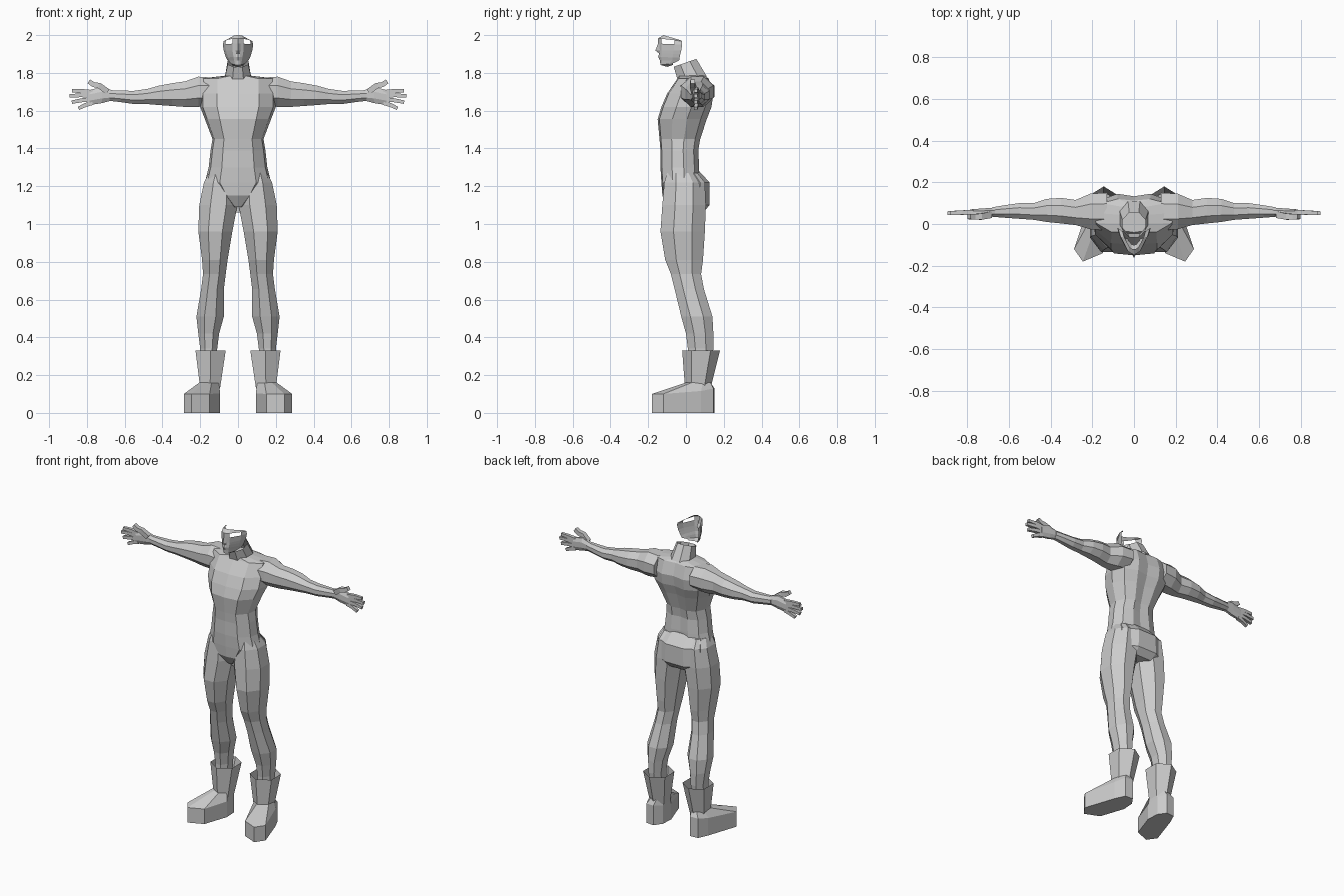
import bpy, bmesh, math
from mathutils import Vector

cube = bpy.data.objects.get("Cube")
if cube:
    bpy.data.objects.remove(cube)

grey = bpy.data.materials.new("plain_grey")
grey.use_nodes = True
tone = (0.6, 0.6, 0.6, 1)
grey.diffuse_color = tone
grey.node_tree.nodes["Principled BSDF"].inputs["Base Color"].default_value = tone


def finish(name, bm, mirror):
    mesh = bpy.data.meshes.new(name)
    bmesh.ops.recalc_face_normals(bm, faces=bm.faces)
    bm.to_mesh(mesh)
    bm.free()
    mesh.materials.append(grey)
    obj = bpy.data.objects.new(name, mesh)
    bpy.context.collection.objects.link(obj)
    if mirror:
        mod = obj.modifiers.new("Mirror", 'MIRROR')
        mod.use_clip = True
    return obj


def loft(name, rings, mirror=False, caps=(True, True)):
    """Skin a run of closed rings that share a point count."""
    bm = bmesh.new()
    rows = [[bm.verts.new(p) for p in ring] for ring in rings]
    n = len(rows[0])
    for a, b in zip(rows, rows[1:]):
        for i in range(n):
            j = (i + 1) % n
            bm.faces.new((a[i], a[j], b[j], b[i]))
    for row, cap in zip((rows[0], rows[-1]), caps):
        if cap:
            bm.faces.new(row)
    return finish(name, bm, mirror)


def ngon(n, turn=0.5):
    """Regular polygon stretched to fill the unit square."""
    pts = [(math.cos((i + turn) * math.tau / n), math.sin((i + turn) * math.tau / n)) for i in range(n)]
    mx, my = max(p[0] for p in pts), max(p[1] for p in pts)
    return [(x / mx, y / my) for x, y in pts]


def fit(section, a0, a1, b0, b1):
    return [((a0 + a1) / 2 + u * (a1 - a0) / 2, (b0 + b1) / 2 + v * (b1 - b0) / 2) for u, v in section]


def upright(section, rows):
    return [[(x, y, r[0]) for x, y in fit(section, *r[1:])] for r in rows]


def sideways(section, rows):
    return [[(r[0], y, z) for y, z in fit(section, *r[1:])] for r in rows]


OCT, HEX, BOX = ngon(8), ngon(6, 0), ngon(4)

# torso: flat chest, angled flanks, slight hollow along the spine
half = [(.55, -.93), (.93, -.4), (1, .2), (.8, .75), (.4, 1)]
trunk = [(0, -1)] + half + [(0, .9)] + [(-x, y) for x, y in reversed(half)]
torso_rows = [
    (1.09, .03, -.09, .05), (1.15, .11, -.125, .06), (1.22, .175, -.13, .07),
    (1.30, .155, -.135, .07), (1.39, .145, -.135, .065), (1.45, .135, -.14, .075),
    (1.555, .175, -.15, .11), (1.62, .2, -.13, .135), (1.69, .2, -.1, .145),
    (1.77, .195, -.045, .12), (1.785, .07, -.04, .10)]
loft("torso", upright(trunk, [(z, -w, w, f, b) for z, w, f, b in torso_rows]))

# seat: shelf above and undercut below
seat_rows = [(1.06, .14, .09), (1.1, .165, .125), (1.22, .155, .125), (1.285, .13, .065)]
loft("seat", upright(OCT, [(z, -w, w, -.05, b) for z, w, b in seat_rows]))

# open collar, tipped forward
collar = []
for z, w, f, b, tilt in [(1.77, .07, -.045, .11, .1), (1.855, .055, -.065, .055, .35)]:
    collar.append([(x, y, z + tilt * y) for x, y in fit(OCT, -w, w, f, b)])
loft("collar", collar, caps=(False, False))

# legs
loft("leg", upright(OCT, [
    (.2, .11, .2, .01, .13), (.34, .11, .2, .01, .145), (.42, .1, .21, 0, .145),
    (.51, .075, .22, -.025, .14), (.655, .075, .195, -.06, .095), (.735, .065, .185, -.08, .08),
    (.81, .055, .19, -.11, .09), (.96, .03, .21, -.135, .1), (1.1, .003, .205, -.125, .105),
    (1.22, .01, .18, -.115, .1), (1.27, .03, .155, -.1, .06)]), mirror=True)

# boots: open flared cuff above a foot that turns outwards
loft("boot_cuff", upright(ngon(6), [
    (.13, .095, .2, -.005, .13), (.33, .065, .225, -.02, .18)]), mirror=True, caps=(False, False))
sole = [(.1, .1), (.135, .15), (.19, .145), (.22, .08),
        (.287, -.12), (.245, -.18), (.15, -.14), (.095, .02)]
ankle = [(.1, .09), (.13, .13), (.17, .13), (.2, .09), (.205, .03), (.18, 0), (.14, 0), (.1, .03)]
loft("boot_foot", [[(x, y, 0) for x, y in sole],
                   [(x, y, .1 + max(y, 0) * .2) for x, y in sole],
                   [(x, y, .16) for x, y in ankle]], mirror=True)

# arms
loft("arm", sideways(OCT, [
    (.13, -.03, .15, 1.63, 1.775), (.21, -.025, .145, 1.62, 1.78), (.28, -.005, .115, 1.62, 1.755),
    (.35, .003, .125, 1.625, 1.745), (.42, .01, .12, 1.63, 1.732), (.48, .02, .1, 1.635, 1.715),
    (.55, .025, .1, 1.635, 1.705), (.62, .03, .09, 1.645, 1.706), (.68, .035, .08, 1.652, 1.708)]),
    mirror=True)

# hands
loft("palm", sideways(OCT, [
    (.665, .037, .078, 1.655, 1.708), (.72, .035, .075, 1.64, 1.725),
    (.785, .04, .07, 1.63, 1.71)]), mirror=True)


def finger(name, path, size):
    """Tapered square bar following a path in the hand plane."""
    pts = [Vector(p) for p in path]
    rings = []
    for i, p in enumerate(pts):
        d = (pts[min(i + 1, len(pts) - 1)] - pts[max(i - 1, 0)]).normalized()
        up = d.cross(Vector((0, 1, 0))).normalized()
        r = size * (1 - .25 * i / (len(pts) - 1))
        rings.append([p + up * r * u + Vector((0, r * v, 0)) for u, v in BOX])
    loft(name, rings, mirror=True)


tips = {"index": (1.697, .88, 1.705), "middle": (1.68, .892, 1.678),
        "ring": (1.66, .88, 1.645), "little": (1.642, .845, 1.612)}
for label, (root, x, z) in tips.items():
    mid = ((.77 + x) / 2, .055, (root + z) / 2 + .003)
    finger(label + "_finger", [(.77, .055, root), mid, (x, .052, z)], .012)
finger("thumb", [(.69, .045, 1.7), (.735, .035, 1.733), (.765, .035, 1.738), (.79, .035, 1.755)], .016)

# face mask: open at the back, with eye holes
# each row: centre y, z, then side x, y, z, then how far the nose or lips stand out
face_rows = [
    (-.12, 2, .055, -.035, 1.975, 0), (-.143, 1.982, .076, -.02, 1.968, .005),
    (-.142, 1.955, .08, -.02, 1.95, .006), (-.14, 1.918, .076, -.025, 1.92, .022),
    (-.141, 1.903, .07, -.03, 1.9, 0), (-.142, 1.885, .063, -.034, 1.88, .006),
    (-.138, 1.866, .055, -.036, 1.866, 0), (-.135, 1.842, .04, -.07, 1.85, 0),
    (-.1, 1.832, .03, -.07, 1.842, 0)]
columns = [0, .16, .38, .84, 1]
bm = bmesh.new()
grid = []
for yc, zc, xs, ys, zs, bump in face_rows:
    row = []
    for f in columns:
        k = f ** 2.4
        y = yc + (ys - yc) * k - (bump if f == 0 else 0)
        row.append(bm.verts.new((xs * f, y, zc + (zs - zc) * k)))
    grid.append(row)
for r in range(len(grid) - 1):
    for c in range(len(columns) - 1):
        if (r, c) != (1, 2):
            bm.faces.new((grid[r][c], grid[r + 1][c], grid[r + 1][c + 1], grid[r][c + 1]))
finish("face_mask", bm, True)
